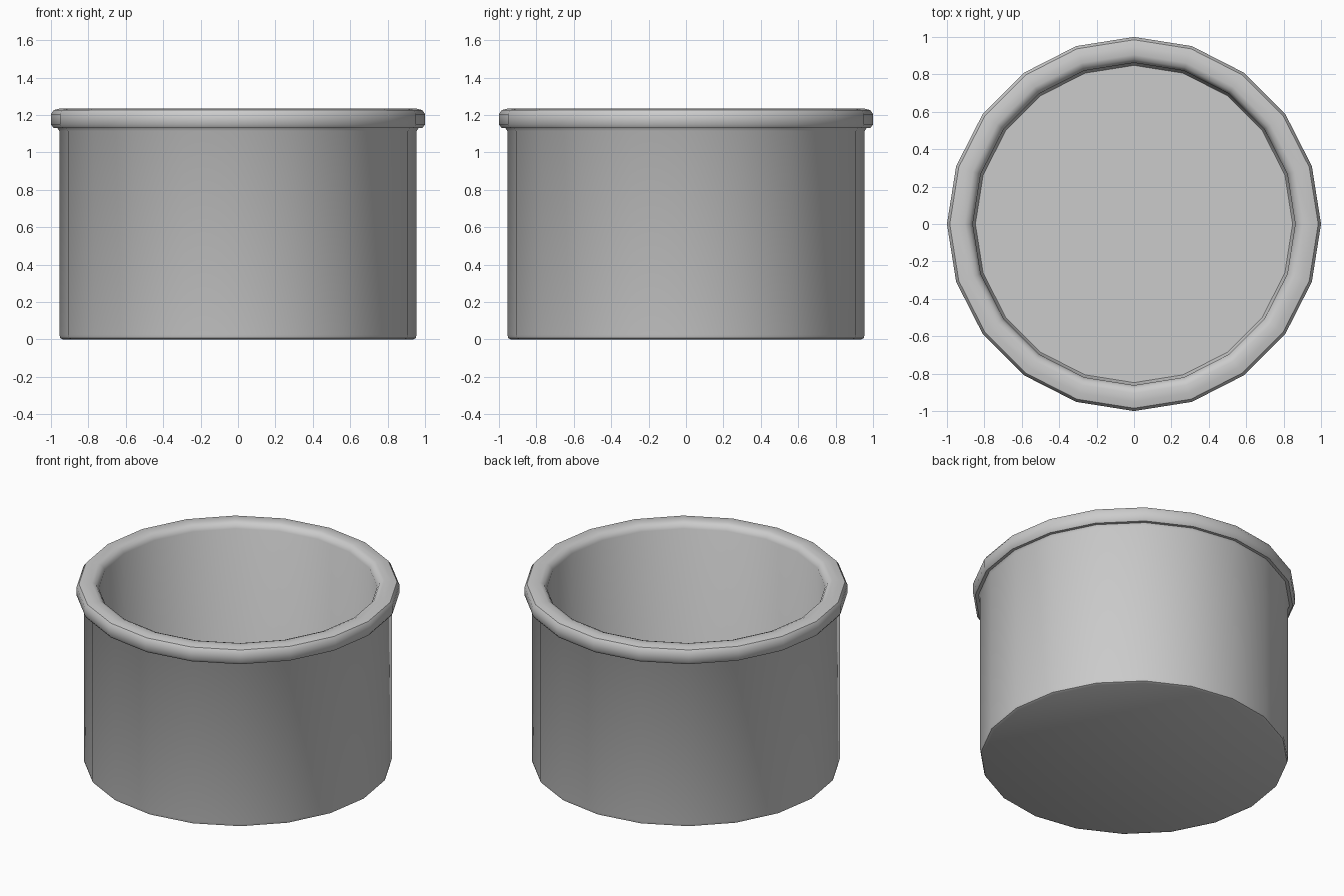
import bpy, bmesh, math

cube = bpy.data.objects.get("Cube")
if cube:
    bpy.data.objects.remove(cube, do_unlink=True)

SIDES = 20

# Plain grey ceramic
grey = bpy.data.materials.new("grey ceramic")
grey.use_nodes = True
colour = (0.6, 0.6, 0.6, 1)
grey.diffuse_color = colour
grey.node_tree.nodes["Principled BSDF"].inputs["Base Color"].default_value = colour

# Cross-section (radius, height) from the underside, over the rim, to the inner floor
profile = [
    (0.935, 0.0), (0.95, 0.007), (0.955, 0.025),                  # foot
    (0.955, 1.115), (0.965, 1.13),                                # outer wall
    (0.985, 1.13), (1.0, 1.15), (1.0, 1.205),                     # rolled rim
    (0.985, 1.227), (0.95, 1.235), (0.905, 1.235),
    (0.88, 1.225), (0.862, 1.195),
    (0.858, 0.1), (0.848, 0.08),                                  # inner wall
]


def lathe(name, points, material):
    """Turn a profile into a closed vessel with capped ends."""
    bm = bmesh.new()
    rings = []
    for r, z in points:
        angles = [2 * math.pi * i / SIDES for i in range(SIDES)]
        rings.append([bm.verts.new((r * math.cos(a), r * math.sin(a), z)) for a in angles])
    for low, high in zip(rings, rings[1:]):
        for i in range(SIDES):
            j = (i + 1) % SIDES
            bm.faces.new((low[i], low[j], high[j], high[i]))
    bm.faces.new(rings[0][::-1])
    bm.faces.new(rings[-1])
    bmesh.ops.recalc_face_normals(bm, faces=bm.faces)
    mesh = bpy.data.meshes.new(name)
    bm.to_mesh(mesh)
    bm.free()
    mesh.materials.append(material)
    obj = bpy.data.objects.new(name, mesh)
    bpy.context.collection.objects.link(obj)
    return obj


ramekin = lathe("round_dish", profile, grey)
bpy.ops.object.select_all(action="DESELECT")
ramekin.select_set(True)
bpy.context.view_layer.objects.active = ramekin
bpy.ops.object.shade_smooth_by_angle(angle=math.radians(42))
